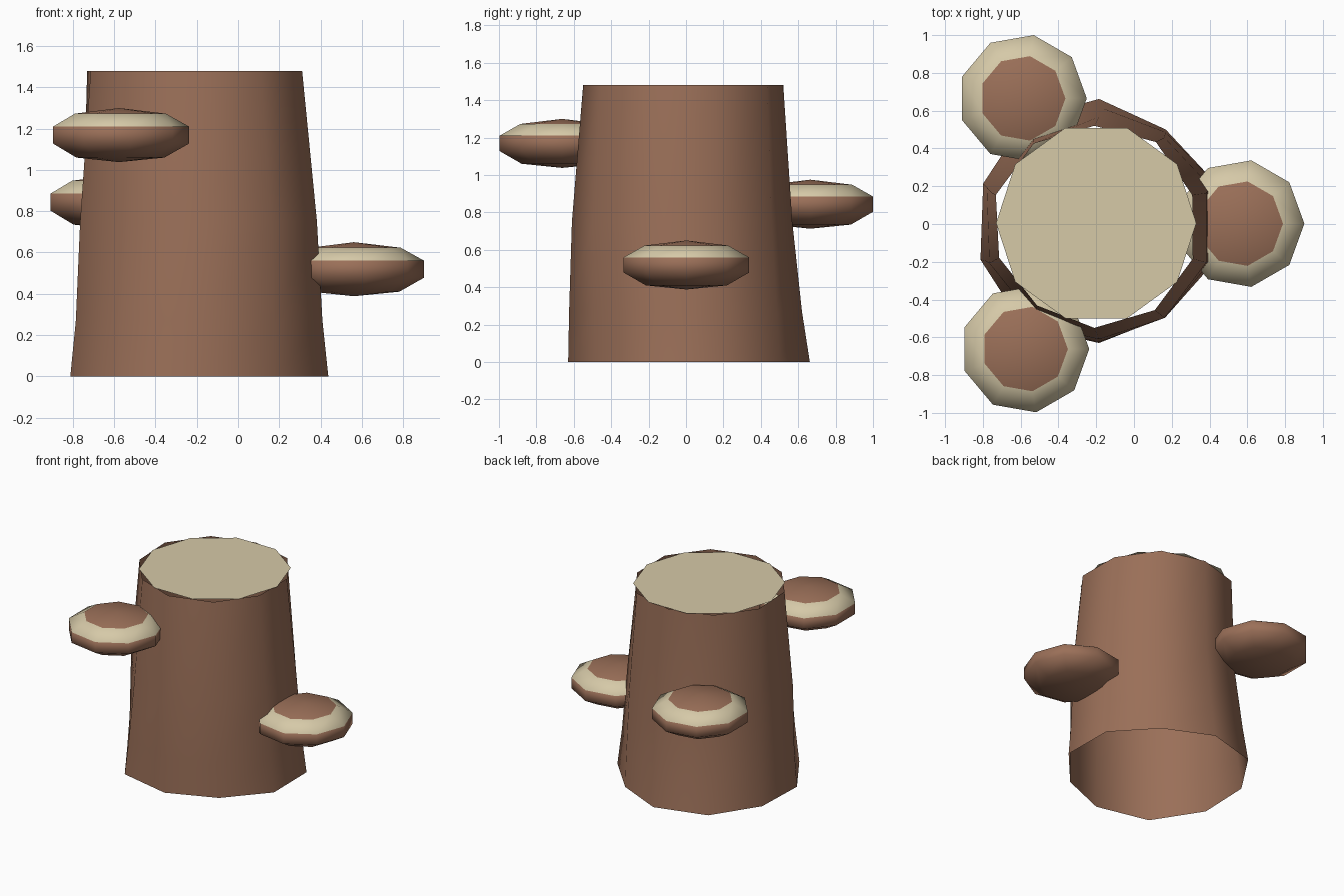
import bpy, bmesh
from math import sin, cos, radians, tau

if "Cube" in bpy.data.objects:
    bpy.data.objects.remove(bpy.data.objects["Cube"], do_unlink=True)


def material(name, rgb):
    mat = bpy.data.materials.new(name)
    mat.use_nodes = True
    mat.diffuse_color = (*rgb, 1)
    mat.node_tree.nodes["Principled BSDF"].inputs["Base Color"].default_value = (*rgb, 1)
    return mat


bark = material("bark_brown", (0.325, 0.16, 0.098))
cream = material("cream_wood", (0.67, 0.585, 0.39))


def loft(name, rings, sides, turn, mats, smooth=True, rule=None):
    """Skin a stack of rings (x, y, z, radii); one radius or one per corner, zero for a tip."""
    bm = bmesh.new()
    loops = []
    for x, y, z, radii in rings:
        if not isinstance(radii, list):
            radii = [radii] * (sides if radii > 0 else 1)
        loops.append([bm.verts.new((x + r * cos(turn + tau * i / sides),
                                    y + r * sin(turn + tau * i / sides), z))
                      for i, r in enumerate(radii)])
    for level, (low, high) in enumerate(zip(loops, loops[1:])):
        for i in range(sides):
            j = (i + 1) % sides
            corners = [low[i % len(low)], low[j % len(low)],
                       high[j % len(high)], high[i % len(high)]]
            face = bm.faces.new(list(dict.fromkeys(corners)))
            face.smooth = smooth
            face.material_index = rule(level) if rule else 0
    if len(loops) == 1:
        bm.faces.new(loops[0])
    mesh = bpy.data.meshes.new(name)
    bm.to_mesh(mesh)
    bm.free()
    for mat in mats:
        mesh.materials.append(mat)
    obj = bpy.data.objects.new(name, mesh)
    bpy.context.collection.objects.link(obj)
    return obj


# Hollow flared trunk, slightly uneven, open underneath
foot = [0.65, 0.6, 0.647, 0.665, 0.645, 0.66, 0.685, 0.645, 0.615, 0.655]
shin = [0.625, 0.6, 0.62, 0.635, 0.625, 0.632, 0.645, 0.625, 0.605, 0.625]
waist = [0.597, 0.59, 0.588, 0.59, 0.595, 0.61, 0.59, 0.59, 0.59, 0.597]
rim = [0.545, 0.555, 0.535, 0.545, 0.548, 0.53, 0.515, 0.535, 0.545, 0.548]
loft("trunk", [(-0.185, 0.015, 0, foot),
               (-0.185, 0.0, 0.27, shin),
               (-0.185, -0.02, 0.75, waist),
               (-0.21, -0.015, 1.48, rim)], 10, radians(18), [bark])

# Pale sawn top, turned half a side against the trunk
loft("cut_top", [(-0.2, 0.005, 1.48, 0.53)], 10, 0, [cream], smooth=False)

# Shelf mushrooms: squashed balls with a pale band above the rim
cap_profile = [(0, -0.132), (0.22, -0.11), (0.34, -0.042),
               (0.34, 0.04), (0.227, 0.103), (0, 0.13)]
shelves = {"front_mushroom": (-0.577, -0.662, 1.17),
           "back_mushroom": (-0.59, 0.665, 0.845),
           "left_mushroom": (0.562, 0.002, 0.52)}
for name, (x, y, z) in shelves.items():
    loft(name, [(x, y, z + h, r) for r, h in cap_profile], 9, 0,
         [bark, cream], rule=lambda level: int(level == 3))
